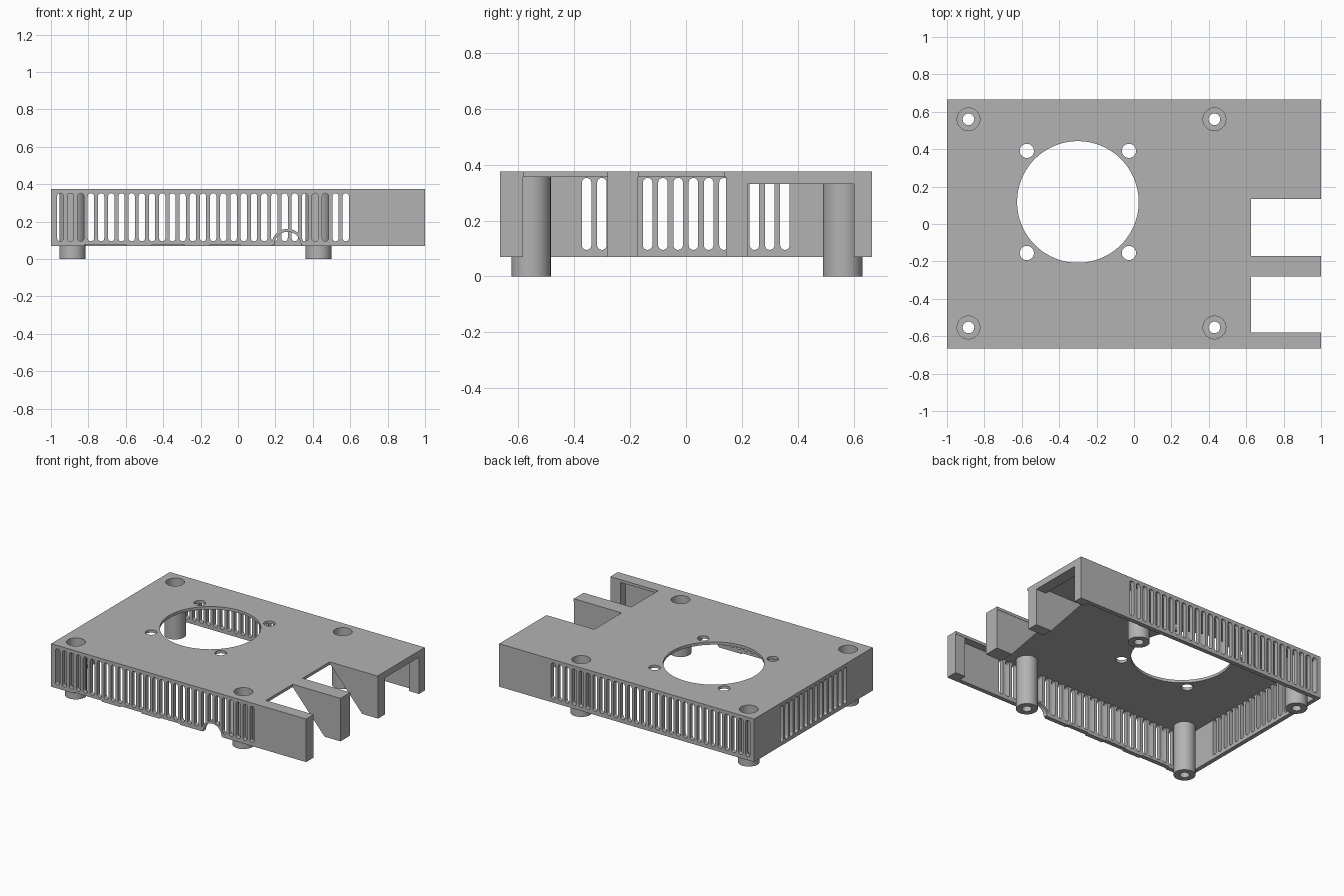
import bpy, bmesh, math

cube = bpy.data.objects.get("Cube")
if cube:
    bpy.data.objects.remove(cube, do_unlink=True)

GREY = (0.45, 0.45, 0.45, 1)
mat = bpy.data.materials.new("grey plastic")
mat.use_nodes = True
mat.diffuse_color = GREY
mat.node_tree.nodes["Principled BSDF"].inputs["Base Color"].default_value = GREY

W, D, BASE, TOP, WALL = 1.0, 0.665, 0.07, 0.375, 0.03
CEIL = TOP - 0.02
PITCH = 0.0545


# Shape helpers: 2D outlines extruded along an axis
def rect(u0, u1, v0, v1):
    return [(u0, v0), (u1, v0), (u1, v1), (u0, v1)]


def arc(u, v, r, start=0, end=360, n=48):
    steps = n if end - start >= 360 else n + 1
    angles = [math.radians(start + (end - start) * i / n) for i in range(steps)]
    return [(u + r * math.cos(a), v + r * math.sin(a)) for a in angles]


def slot(u, r=0.017, low=0.095, high=0.352):
    return arc(u, high - r, r, 0, 180, 10) + arc(u, low + r, r, 180, 360, 10)


def prism(bm, outline, axis, a, b):
    place = {"x": lambda u, v, w: (w, u, v),
             "y": lambda u, v, w: (u, w, v),
             "z": lambda u, v, w: (u, v, w)}[axis]
    lo = [bm.verts.new(place(u, v, a)) for u, v in outline]
    hi = [bm.verts.new(place(u, v, b)) for u, v in outline]
    bm.faces.new(lo)
    bm.faces.new(hi[::-1])
    for i in range(len(lo)):
        j = (i + 1) % len(lo)
        bm.faces.new((lo[i], hi[i], hi[j], lo[j]))


def finish(name, bm):
    bmesh.ops.recalc_face_normals(bm, faces=bm.faces)
    mesh = bpy.data.meshes.new(name)
    bm.to_mesh(mesh)
    bm.free()
    mesh.materials.append(mat)
    ob = bpy.data.objects.new(name, mesh)
    bpy.context.collection.objects.link(ob)
    return ob


def solid(name, *prisms):
    bm = bmesh.new()
    for p in prisms:
        prism(bm, *p)
    return finish(name, bm)


def cut(target, *prisms):
    cutter = solid("cutter", *prisms)
    mod = target.modifiers.new("cut", "BOOLEAN")
    mod.operation, mod.solver, mod.object = "DIFFERENCE", "EXACT", cutter
    graph = bpy.context.evaluated_depsgraph_get()
    mesh = bpy.data.meshes.new_from_object(target.evaluated_get(graph))
    target.modifiers.clear()
    target.data = mesh
    bpy.data.objects.remove(cutter, do_unlink=True)


def smooth(ob):
    bpy.ops.object.select_all(action="DESELECT")
    ob.select_set(True)
    bpy.context.view_layer.objects.active = ob
    bpy.ops.object.shade_smooth_by_angle(angle=math.radians(30))


# Cover shell: open underneath and at the port end
shell = solid("cover_shell", (rect(-W, W, -D, D), "z", BASE, TOP))
cut(shell, (rect(-W + WALL, W + 1, -D + WALL, D - WALL), "z", -1, CEIL))

# Port notches, fan opening, fan screw holes and post openings in the top
POSTS = [(x, y) for x in (-0.885, 0.43) for y in (-0.553, 0.56)]
FAN_X, FAN_Y, FAN_S = -0.3, 0.118, 0.273
holes = [(rect(0.625, 2, -0.58, -0.28), "z", 0.3, 1),
         (rect(0.625, 2, -0.17, 0.135), "z", 0.3, 1),
         (arc(FAN_X, FAN_Y, 0.325, n=96), "z", 0.3, 1)]
holes += [(arc(FAN_X + sx * FAN_S, FAN_Y + sy * FAN_S, 0.038, n=32), "z", 0.3, 1)
          for sx in (-1, 1) for sy in (-1, 1)]
holes += [(arc(x, y, 0.061), "z", 0.3, 1) for x, y in POSTS]
cut(shell, *holes)

# Ventilation slots along the front, back and closed side
slots = []
for i in range(29):
    x = -0.95 + i * PITCH
    slots.append((slot(x), "y", -D - 0.05, -D + 0.05))
    slots.append((slot(x), "y", D - 0.05, D + 0.05))
slots += [(slot(-0.355 + i * PITCH), "x", -W - 0.05, -W + 0.05) for i in range(14)]
cut(shell, *slots)

# Cable arch and shallow reliefs in the lower front edge
ARCH = 0.265
reliefs = [(rect(a, b, 0, BASE + 0.007), "y", -D - 0.05, -D + 0.05)
           for a, b in ((-0.82, -0.6), (-0.46, -0.29), (-0.15, 0.01))]
cut(shell, (arc(ARCH, BASE + 0.005, 0.08), "y", -D - 0.05, -D + 0.05), *reliefs)
smooth(shell)
rim = arc(ARCH, BASE + 0.005, 0.086, 0, 180, 32) + arc(ARCH, BASE + 0.005, 0.071, 0, 180, 32)[::-1]
smooth(solid("cable_arch_rim", (rim, "y", -D, -D + WALL)))

# Tapered ribs between the port openings
rib = [(0.625, CEIL), (0.875, BASE), (W, BASE), (W, CEIL)]
solid("middle_rib", (rib, "y", -0.28, -0.172))
solid("side_rib", (rib, "y", 0.142, 0.22))

# Thickened lips framing the open end
solid("front_lip", (rect(0.92, W, BASE, CEIL), "y", -D + WALL, -0.582))
solid("back_lip", (rect(0.92, W, BASE, CEIL), "y", 0.6, D - WALL))
solid("lintel", (rect(0.92, W, 0.33, CEIL), "y", 0.22, 0.6))

# Counterbored screw posts
PROFILE = [(0.031, 0), (0.07, 0), (0.07, CEIL), (0.061, CEIL), (0.061, 0.1), (0.031, 0.1)]
for i, (x, y) in enumerate(POSTS):
    bm = bmesh.new()
    ring = [bm.verts.new((r, 0, z)) for r, z in PROFILE]
    edges = [bm.edges.new((ring[k], ring[(k + 1) % len(ring)])) for k in range(len(ring))]
    bmesh.ops.spin(bm, geom=ring + edges, axis=(0, 0, 1), cent=(0, 0, 0),
                   angle=math.tau, steps=48, use_merge=True)
    bmesh.ops.remove_doubles(bm, verts=bm.verts, dist=0.0001)
    post = finish("screw_post_%d" % (i + 1), bm)
    post.location = (x, y, 0)
    smooth(post)
